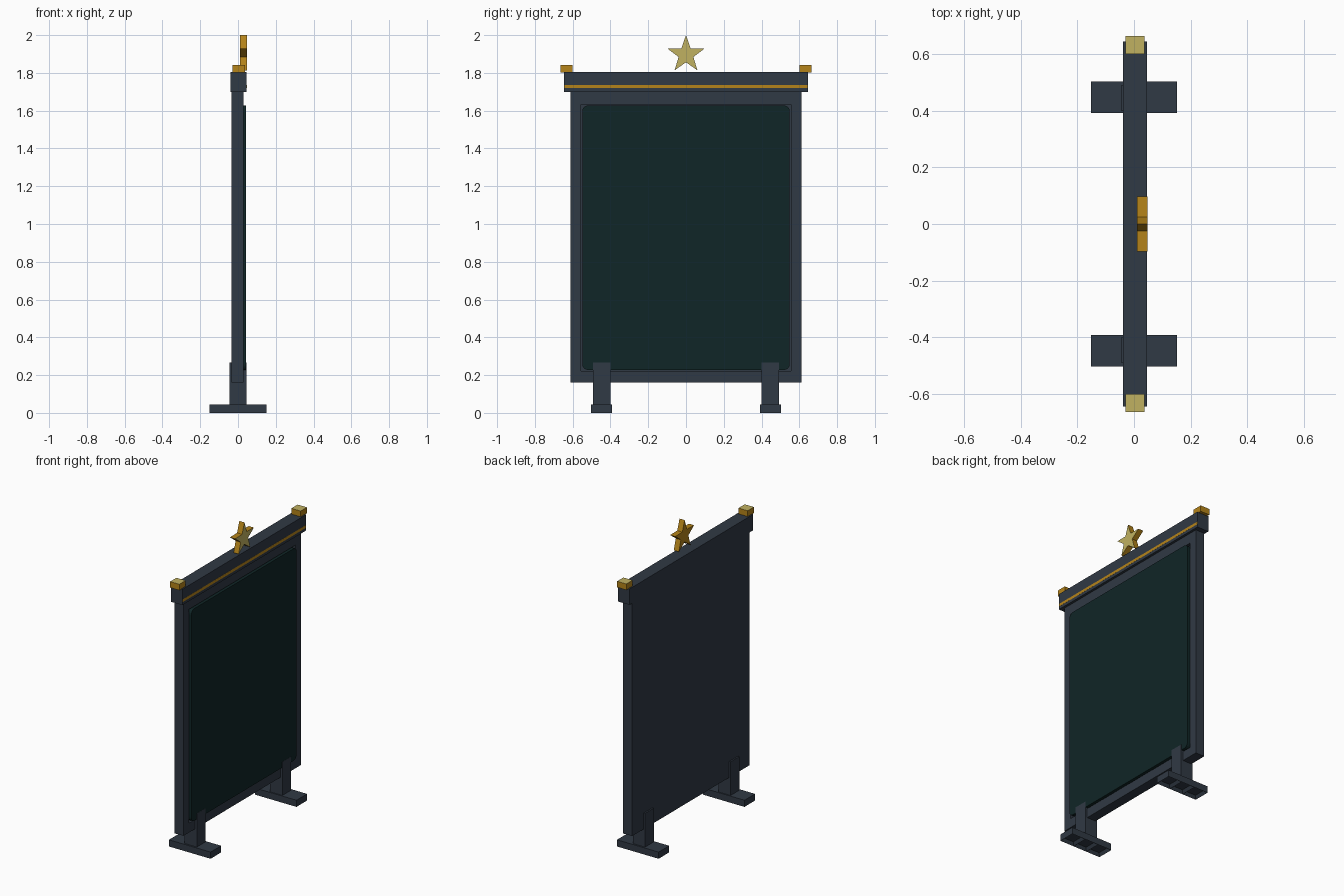
import bpy, bmesh, math

if "Cube" in bpy.data.objects:
    bpy.data.objects.remove(bpy.data.objects["Cube"])


def material(name, rgb):
    m = bpy.data.materials.new(name)
    m.diffuse_color = (*rgb, 1)
    m.use_nodes = True
    m.node_tree.nodes["Principled BSDF"].inputs["Base Color"].default_value = m.diffuse_color
    return m


SLATE = material("slate grey", (0.030, 0.041, 0.058))
BOARD = material("dark green board", (0.005, 0.019, 0.020))
GOLD = material("gold", (0.46, 0.23, 0.010))
PALE = material("pale gold", (0.53, 0.44, 0.12))


def finish(name, bm, *mats):
    bmesh.ops.recalc_face_normals(bm, faces=bm.faces)
    me = bpy.data.meshes.new(name)
    bm.to_mesh(me)
    bm.free()
    for m in mats:
        me.materials.append(m)
    ob = bpy.data.objects.new(name, me)
    bpy.context.collection.objects.link(ob)
    return ob


def box_bm(x, y, z):
    """Box from (min, max) ranges on each axis."""
    bm = bmesh.new()
    bmesh.ops.create_cube(bm, size=1)
    for v in bm.verts:
        for i, (a, b) in enumerate((x, y, z)):
            v.co[i] = a if v.co[i] < 0 else b
    return bm


def box(name, x, y, z, mat):
    return finish(name, box_bm(x, y, z), mat)


def prism(name, outline, x0, x1, *mats):
    """Extrude a (y, z) outline along x; a second material goes on the +x face."""
    bm = bmesh.new()
    back = bm.faces.new([bm.verts.new((x0, y, z)) for y, z in outline])
    ext = bmesh.ops.extrude_face_region(bm, geom=[back], use_keep_orig=True)
    for g in ext["geom"]:
        if isinstance(g, bmesh.types.BMVert):
            g.co.x = x1
    bm.normal_update()
    for f in bm.faces:
        if len(mats) > 1 and f.calc_center_median().x > x1 - 1e-4:
            f.material_index = 1
    return finish(name, bm, *mats)


# Panel: backing plate with a raised border around a shallow recess
FX = (-0.035, 0.03)
box("back_panel", (-0.035, 0.01), (-0.612, 0.612), (0.16, 1.70), SLATE)
box("frame_bottom", (0.01, 0.03), (-0.612, 0.612), (0.16, 0.222), SLATE)
box("frame_top", (0.01, 0.03), (-0.612, 0.612), (1.633, 1.70), SLATE)
for side, s in (("left", -1), ("right", 1)):
    box("frame_" + side, (0.01, 0.03), sorted((s * 0.555, s * 0.612)),
        (0.222, 1.633), SLATE)

# Writing board with rounded corners
outline = []
r, hy, zc, hz = 0.03, 0.549, 0.9275, 0.70
for k, (sy, sz) in enumerate(((1, 1), (-1, 1), (-1, -1), (1, -1))):
    for i in range(5):
        a = math.pi / 2 * (k + i / 4)
        outline.append((sy * (hy - r) + r * math.cos(a),
                        zc + sz * (hz - r) + r * math.sin(a)))
prism("writing_board", outline, 0.008, 0.043, BOARD)

# Top beam with gold stripe
box("top_beam", (-0.039, 0.046), (-0.645, 0.645), (1.70, 1.805), SLATE)
box("beam_stripe", (0.04, 0.0465), (-0.644, 0.644), (1.719, 1.737), GOLD)

# Star ornament
star = []
for i in range(10):
    rad = 0.103 if i % 2 == 0 else 0.041
    a = math.pi / 2 + i * math.pi / 5
    star.append((rad * math.cos(a), 1.897 + rad * math.sin(a)))
prism("star", star, 0.01, 0.047, GOLD, PALE)

for side, s in (("left", -1), ("right", 1)):
    # Beam end caps, paler on top
    bm = box_bm((-0.03, 0.037), sorted((s * 0.60, s * 0.665)), (1.803, 1.843))
    for f in bm.faces:
        if f.calc_center_median().z > 1.84:
            f.material_index = 1
    finish("end_cap_" + side, bm, GOLD, PALE)

    # Leg post
    box("leg_post_" + side, (-0.045, 0.044), sorted((s * 0.40, s * 0.492)),
        (0.03, 0.266), SLATE)

    # Foot with three shallow pockets underneath
    bm = box_bm((-0.152, 0.152), sorted((s * 0.393, s * 0.503)), (0.0, 0.044))
    for cut in (-0.05, 0.05):
        bmesh.ops.bisect_plane(bm, geom=bm.verts[:] + bm.edges[:] + bm.faces[:],
                               plane_co=(cut, 0, 0), plane_no=(1, 0, 0))
    bmesh.ops.recalc_face_normals(bm, faces=bm.faces)
    bottom = [f for f in bm.faces if f.normal.z < -0.9]
    bmesh.ops.inset_individual(bm, faces=bottom, thickness=0.018)
    bm.normal_update()
    for f in bottom:
        for v in f.verts:
            v.co.z = 0.02
    finish("foot_" + side, bm, SLATE)
